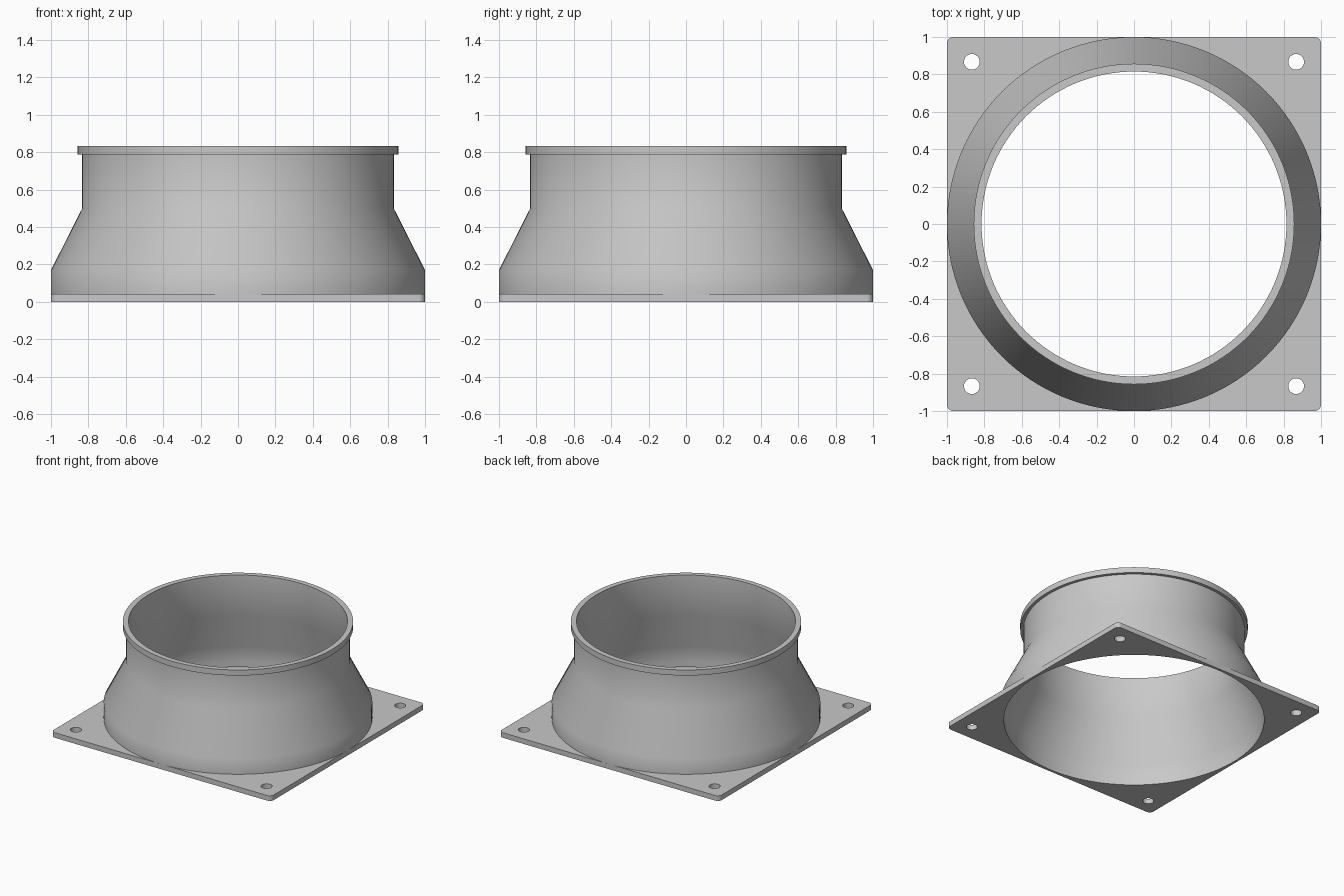
import bpy
import bmesh
from math import cos, sin, pi, radians

if "Cube" in bpy.data.objects:
    bpy.data.objects.remove(bpy.data.objects["Cube"], do_unlink=True)

SEGMENTS = 128
PLATE_TOP = 0.042
BORE = 0.98

grey = bpy.data.materials.new("plain grey")
grey.use_nodes = True
colour = (0.58, 0.58, 0.58, 1)
grey.diffuse_color = colour
grey.node_tree.nodes["Principled BSDF"].inputs["Base Color"].default_value = colour


def arc(cx, cy, radius, start, sweep, steps):
    return [(cx + radius * cos(start + sweep * i / steps),
             cy + radius * sin(start + sweep * i / steps)) for i in range(steps + 1)]


def circle(cx, cy, radius, steps):
    return arc(cx, cy, radius, 0, 2 * pi, steps)[:-1]


def finish(bm, name):
    bmesh.ops.recalc_face_normals(bm, faces=bm.faces)
    mesh = bpy.data.meshes.new(name)
    bm.to_mesh(mesh)
    bm.free()
    mesh.materials.append(grey)
    obj = bpy.data.objects.new(name, mesh)
    bpy.context.collection.objects.link(obj)
    bpy.ops.object.select_all(action="DESELECT")
    obj.select_set(True)
    bpy.context.view_layer.objects.active = obj
    bpy.ops.object.shade_smooth_by_angle(angle=radians(30))
    return obj


# Square mounting plate: rounded outline, central bore and four bolt holes
corner = 0.035
signs = [(1, 1), (-1, 1), (-1, -1), (1, -1)]
outline = []
for i, (sx, sy) in enumerate(signs):
    outline += arc(sx * (1 - corner), sy * (1 - corner), corner, i * pi / 2, pi / 2, 6)
loops = [outline, circle(0, 0, BORE, SEGMENTS)]
loops += [circle(sx * 0.867, sy * 0.867, 0.042, 32) for sx, sy in signs]

bm = bmesh.new()
for loop in loops:
    verts = [bm.verts.new((x, y, 0)) for x, y in loop]
    for a, b in zip(verts, verts[1:] + verts[:1]):
        bm.edges.new((a, b))
bmesh.ops.triangle_fill(bm, edges=bm.edges[:], use_beauty=True, normal=(0, 0, 1))
top = bmesh.ops.extrude_face_region(bm, geom=bm.faces[:])["geom"]
bmesh.ops.translate(bm, vec=(0, 0, PLATE_TOP),
                    verts=[v for v in top if isinstance(v, bmesh.types.BMVert)])
finish(bm, "mounting_plate")

# Tapered duct with a lipped rim, turned from a wall profile (radius, height)
profile = [(1, PLATE_TOP), (1, 0.17), (0.833, 0.5), (0.833, 0.787), (0.857, 0.787),
           (0.857, 0.833), (0.815, 0.833), (0.815, 0.5), (BORE, 0.17), (BORE, PLATE_TOP)]
bm = bmesh.new()
rings = [[bm.verts.new((x, y, z)) for x, y in circle(0, 0, r, SEGMENTS)] for r, z in profile]
for low, high in zip(rings, rings[1:]):
    for i in range(SEGMENTS):
        j = (i + 1) % SEGMENTS
        bm.faces.new((low[i], low[j], high[j], high[i]))
finish(bm, "duct")
